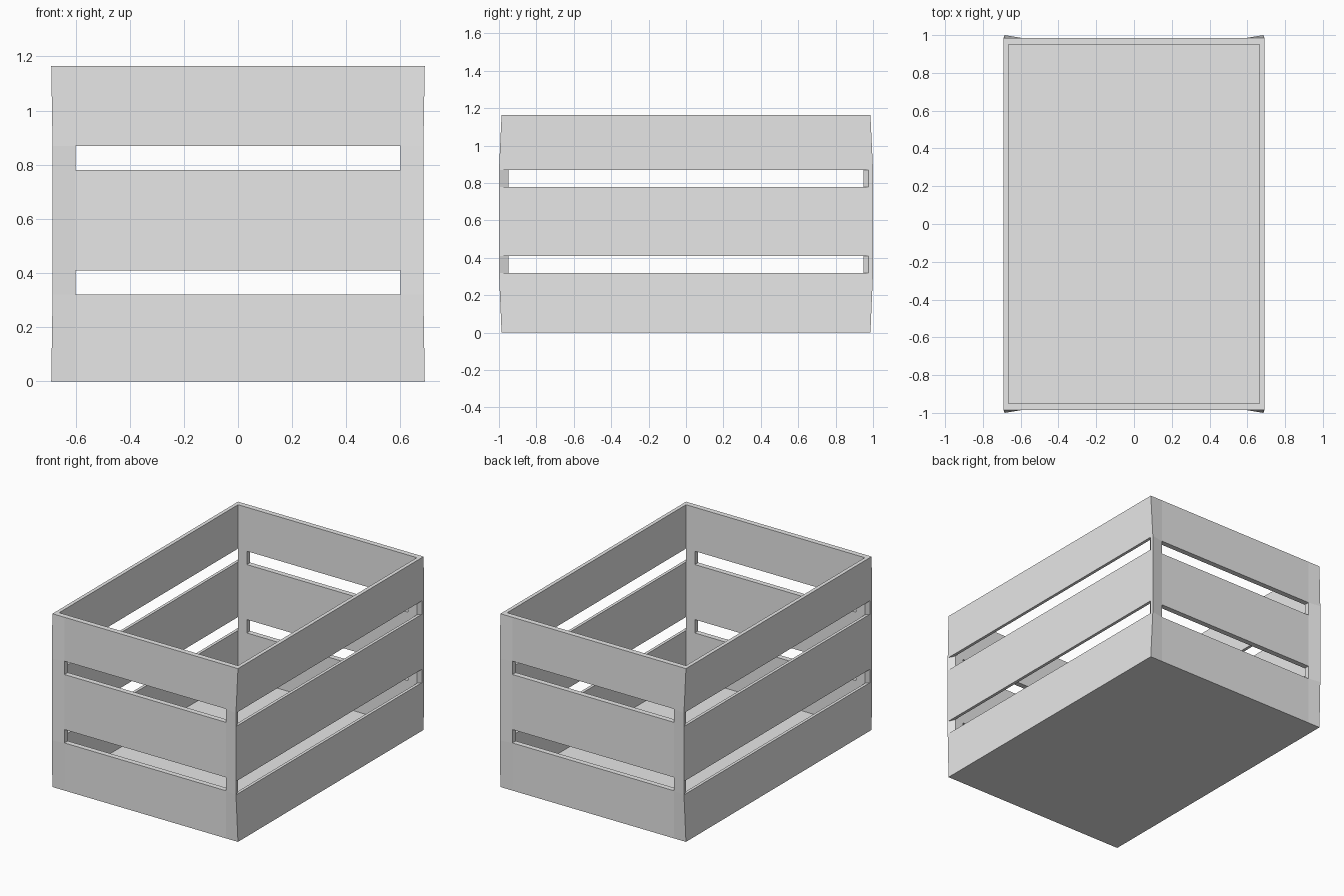
import bpy
import bmesh

if "Cube" in bpy.data.objects:
    bpy.data.objects.remove(bpy.data.objects["Cube"], do_unlink=True)

grey = bpy.data.materials.new("plain_grey")
grey.use_nodes = True
colour = (0.8, 0.8, 0.8, 1)
grey.diffuse_color = colour
grey.node_tree.nodes["Principled BSDF"].inputs["Base Color"].default_value = colour


def finish(name, bm):
    bmesh.ops.remove_doubles(bm, verts=bm.verts, dist=0.0001)
    bmesh.ops.recalc_face_normals(bm, faces=bm.faces)
    mesh = bpy.data.meshes.new(name)
    bm.to_mesh(mesh)
    bm.free()
    mesh.materials.append(grey)
    bpy.context.collection.objects.link(bpy.data.objects.new(name, mesh))


IN_X, IN_Y = 0.665, 0.95                        # inside of the walls
END_Y, POST_X = 0.986, 0.6                      # end wall face, end slot limit
LEVELS = [0, 0.32, 0.41, 0.78, 0.87, 1.165]     # slat and gap heights


def ring(level):
    """Outer and inner outline at one height, three points per corner."""
    rim = level in (0, len(LEVELS) - 1)
    x, y = (0.69, END_Y) if rim else (0.685, 1.0)
    points = []
    for sx, sy in ((1, -1), (1, 1), (-1, 1), (-1, -1)):
        slot = y * (0.995 if sx != sy else 0.977)   # end of the side slot
        trio = [((POST_X, END_Y), (POST_X, IN_Y)),
                ((x, y), (IN_X, IN_Y)),
                ((x, slot), (IN_X, IN_Y))]
        if sx == sy:
            trio.reverse()
        points += [[(sx * px, sy * py, LEVELS[level]) for px, py in pair] for pair in trio]
    return points


# Slatted walls: full rings joined by corner posts across the gaps
rings = [ring(i) for i in range(len(LEVELS))]
count = len(rings[0])


def solid(layer, seg):
    if not 0 <= layer < len(LEVELS) - 1:
        return False
    return layer % 2 == 0 or seg % 3 != 2


bm = bmesh.new()
grid = [[[bm.verts.new(p) for p in pair] for pair in r] for r in rings]
for layer in range(len(LEVELS) - 1):
    low, high = grid[layer], grid[layer + 1]
    for seg in range(count):
        if not solid(layer, seg):
            continue
        nxt = (seg + 1) % count
        for side in (0, 1):
            bm.faces.new((low[seg][side], low[nxt][side], high[nxt][side], high[seg][side]))
        for row, other in ((low, layer - 1), (high, layer + 1)):
            if not solid(other, seg):
                bm.faces.new((row[seg][0], row[nxt][0], row[nxt][1], row[seg][1]))
        for edge, other in ((seg, seg - 1), (nxt, nxt)):
            if not solid(layer, other % count):
                bm.faces.new((low[edge][0], low[edge][1], high[edge][1], high[edge][0]))
finish("slatted_walls", bm)

# Thin floor
bm = bmesh.new()
bmesh.ops.create_cube(bm, size=1)
for v in bm.verts:
    v.co = (v.co.x * 2 * IN_X, v.co.y * 2 * IN_Y, 0.01 if v.co.z > 0 else 0)
finish("floor", bm)
